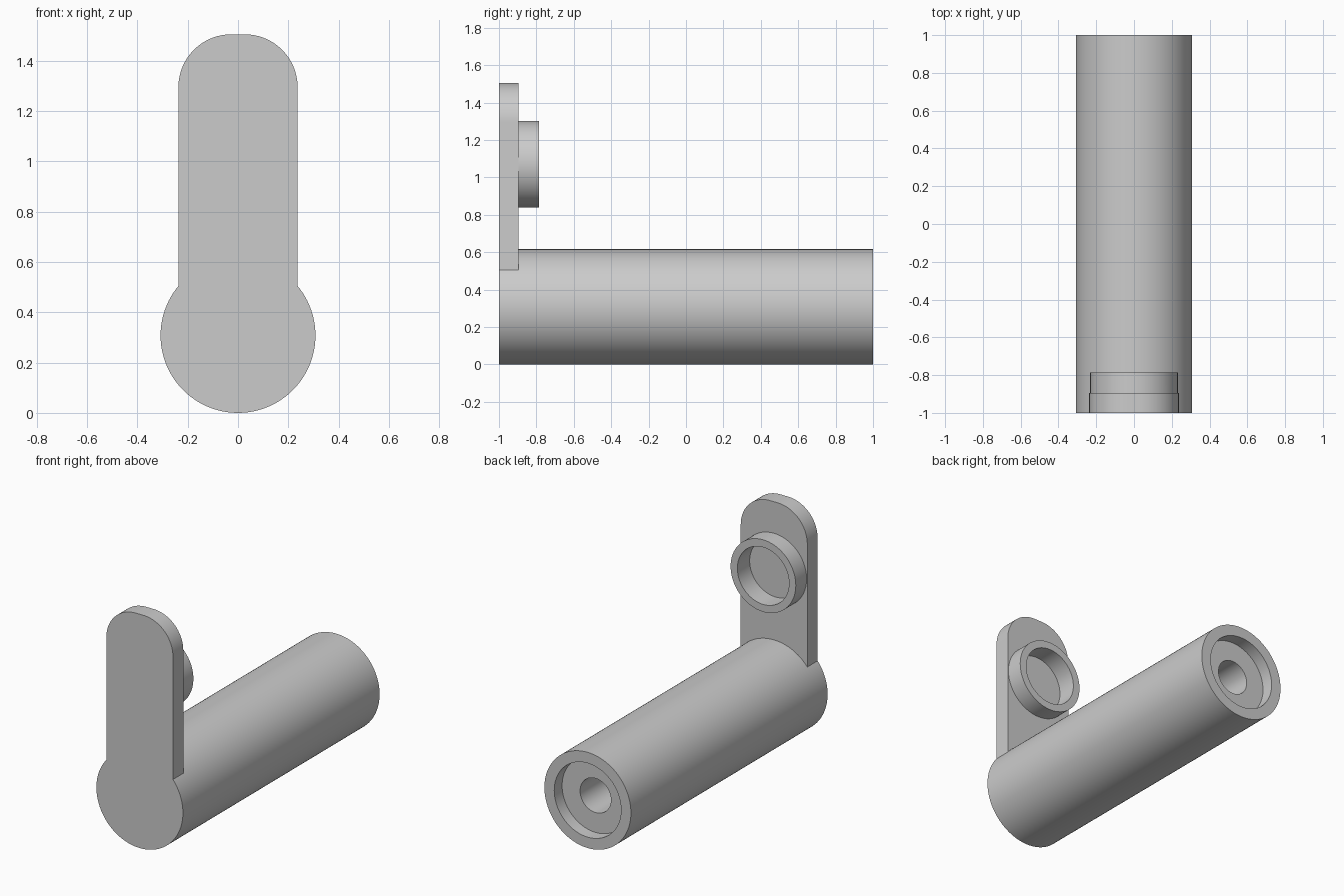
import bpy, bmesh
from math import sin, cos, pi, radians

default = bpy.data.objects.get("Cube")
if default:
    bpy.data.objects.remove(default)

GREY = (0.6, 0.6, 0.6, 1)
mat = bpy.data.materials.new("plain grey")
mat.use_nodes = True
mat.diffuse_color = GREY
mat.node_tree.nodes["Principled BSDF"].inputs["Base Color"].default_value = GREY


def finish(name, bm):
    bmesh.ops.recalc_face_normals(bm, faces=bm.faces[:])
    mesh = bpy.data.meshes.new(name)
    bm.to_mesh(mesh)
    bm.free()
    mesh.materials.append(mat)
    obj = bpy.data.objects.new(name, mesh)
    bpy.context.collection.objects.link(obj)
    return obj


def lathe(name, profile, z, sides=96):
    """Closed solid turned around the y axis from (radius, y) points."""
    bm = bmesh.new()
    rings = [[bm.verts.new((r * cos(2 * pi * i / sides), y, z + r * sin(2 * pi * i / sides)))
              for i in range(sides)] for r, y in profile]
    for a, b in zip(rings, rings[1:]):
        for i in range(sides):
            j = (i + 1) % sides
            bm.faces.new((a[i], a[j], b[j], b[i]))
    bm.faces.new(rings[0])
    bm.faces.new(rings[-1])
    return finish(name, bm)


def upright(name, half, bottom, top, corner, y0, y1, steps=24):
    """Flat plate with two rounded top corners."""
    outline = [(-half, bottom), (half, bottom)]
    for cx, start in ((half - corner, 0), (corner - half, pi / 2)):
        for i in range(steps + 1):
            a = start + pi / 2 * i / steps
            outline.append((cx + corner * cos(a), top - corner + corner * sin(a)))
    bm = bmesh.new()
    face = bm.faces.new([bm.verts.new((x, y0, z)) for x, z in outline])
    moved = bmesh.ops.extrude_face_region(bm, geom=[face])["geom"]
    bmesh.ops.translate(bm, vec=(0, y1 - y0, 0),
                        verts=[v for v in moved if isinstance(v, bmesh.types.BMVert)])
    return finish(name, bm)


def combine(target, other, operation):
    mod = target.modifiers.new(operation.lower(), "BOOLEAN")
    mod.operation = operation
    mod.solver = "EXACT"
    mod.object = other
    bpy.context.view_layer.objects.active = target
    bpy.ops.object.modifier_apply(modifier=mod.name)
    bpy.data.objects.remove(other)


# Tube closed at the front, with a stepped bore at the back
R = 0.308
body = lathe("tube_with_upright", [(R, -1), (R, 1), (0.238, 1), (0.238, 0.92),
                                   (0.11, 0.92), (0.11, -0.88)], R)

# Rounded upright plate, flush with the front of the tube
plate = upright("upright_plate", 0.237, 0.35, 1.505, 0.21, -1, -0.895)
combine(body, plate, "UNION")

# Round socket on the back of the plate, hollowed slightly into it
SOCKET_Z = 1.07
socket = lathe("socket_rim", [(0.232, -0.95), (0.232, -0.785)], SOCKET_Z)
combine(body, socket, "UNION")
pocket = lathe("socket_pocket", [(0.184, -0.91), (0.184, -0.7)], SOCKET_Z)
pocket.hide_render = True
combine(body, pocket, "DIFFERENCE")

# Smooth curved walls, crisp rims
bpy.ops.object.select_all(action="DESELECT")
body.select_set(True)
bpy.context.view_layer.objects.active = body
bpy.ops.object.shade_smooth_by_angle(angle=radians(30))
